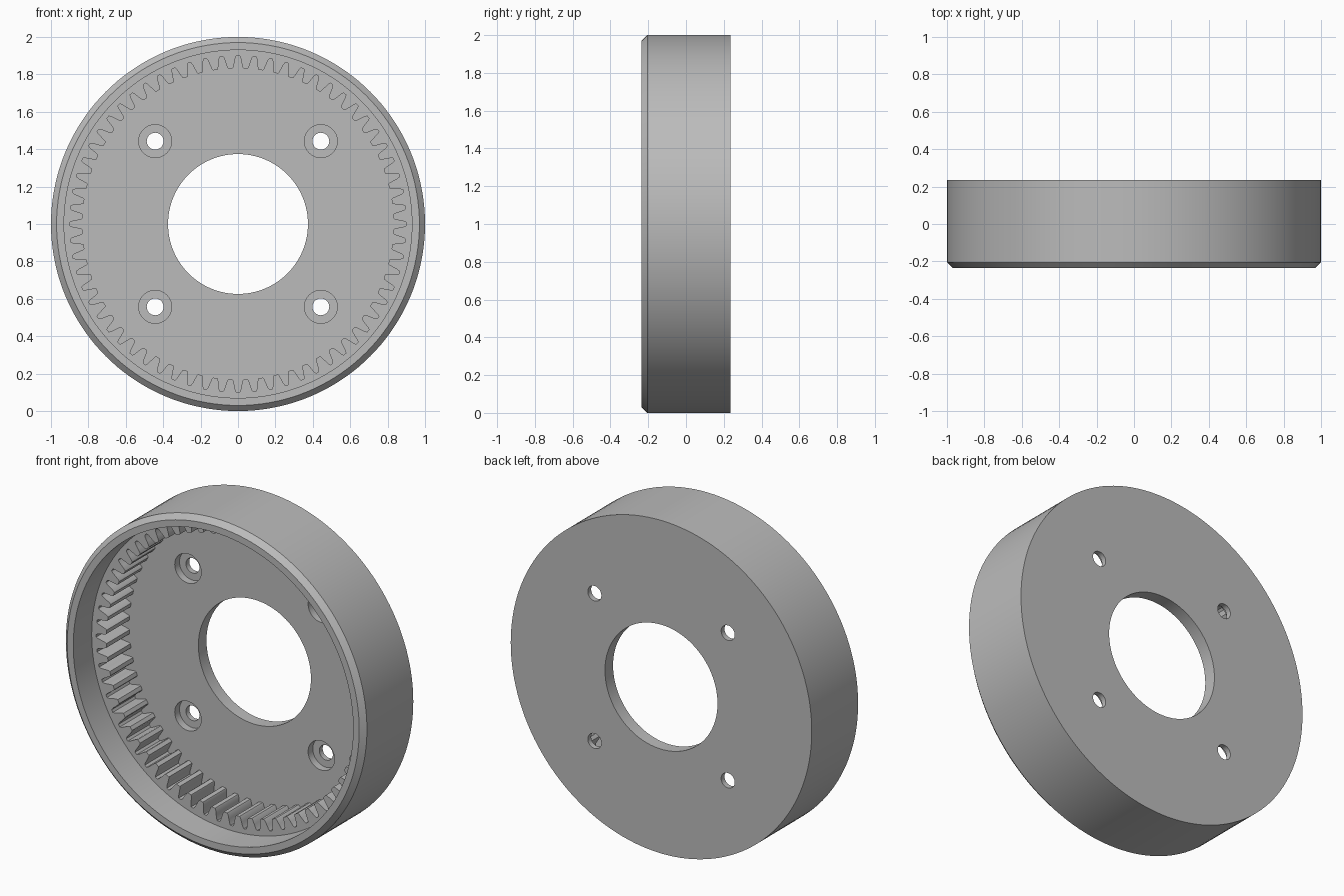
import bpy, bmesh
from math import sin, cos, pi, tau

cube = bpy.data.objects.get("Cube")
if cube:
    bpy.data.objects.remove(cube, do_unlink=True)

BACK, FLOOR, STEP, FRONT = 0.235, 0.158, -0.06, -0.235
CHAMFER = 0.03
TEETH = 64
CENTRE_Z = 1.0

grey = bpy.data.materials.new("plain grey")
grey.use_nodes = True
GREY = (0.5, 0.5, 0.5, 1)
grey.diffuse_color = GREY
grey.node_tree.nodes["Principled BSDF"].inputs["Base Color"].default_value = GREY


def stack(name, outlines):
    """Solid made by joining matching outlines of (x, y, z) points, capped at both ends."""
    bm = bmesh.new()
    rings = [[bm.verts.new(p) for p in outline] for outline in outlines]
    for a, b in zip(rings, rings[1:]):
        n = len(a)
        for i in range(n):
            j = (i + 1) % n
            bm.faces.new((a[i], a[j], b[j], b[i]))
    bm.faces.new(rings[0])
    bm.faces.new(rings[-1])
    bmesh.ops.recalc_face_normals(bm, faces=bm.faces)
    mesh = bpy.data.meshes.new(name)
    bm.to_mesh(mesh)
    bm.free()
    mesh.materials.append(grey)
    obj = bpy.data.objects.new(name, mesh)
    bpy.context.collection.objects.link(obj)
    return obj


def circle(r, y, x=0, z=0, n=48):
    return [(x + r * cos(tau * i / n), y, CENTRE_Z + z + r * sin(tau * i / n)) for i in range(n)]


def gear_outline(y):
    # one tooth gap: (fraction of the pitch, radius), centred on its root
    gap = [(-0.36, 0.832), (-0.30, 0.838), (-0.22, 0.865), (-0.16, 0.888), (-0.09, 0.9)]
    gap += [(-f, r) for f, r in reversed(gap)]
    points = []
    for k in range(TEETH):
        for f, r in gap:
            a = pi / 2 + (k + f) * tau / TEETH
            points.append((r * cos(a), y, CENTRE_Z + r * sin(a)))
    return points


# Round housing with a chamfered front edge and a shallow recess
profile = [(1, BACK), (1, FRONT + CHAMFER), (1 - CHAMFER, FRONT), (0.93, FRONT), (0.93, STEP)]
housing = stack("ring_gear_housing", [circle(r, y, n=144) for r, y in profile])

# Toothed cavity, centre hole and four counterbored screw holes
cutters = [
    stack("tooth_cutter", [gear_outline(FRONT - 0.1), gear_outline(FLOOR)]),
    stack("centre_hole_cutter", [circle(0.374, y, n=96) for y in (0, BACK + 0.1)]),
]
for x in (-0.443, 0.443):
    for z in (-0.443, 0.443):
        bore = [(0.088, 0), (0.088, FLOOR + 0.045), (0.045, FLOOR + 0.045), (0.045, BACK + 0.1)]
        cutters.append(stack("screw_hole_cutter", [circle(r, y, x, z) for r, y in bore]))

for cutter in cutters:
    cut = housing.modifiers.new(cutter.name, "BOOLEAN")
    cut.operation = "DIFFERENCE"
    cut.solver = "EXACT"
    cut.object = cutter

# Bake the cuts and drop the cutters
bpy.context.view_layer.update()
evaluated = housing.evaluated_get(bpy.context.evaluated_depsgraph_get())
result = bpy.data.meshes.new_from_object(evaluated)
housing.modifiers.clear()
housing.data = result
for cutter in cutters:
    bpy.data.objects.remove(cutter, do_unlink=True)

# Smooth round walls with crisp edges
bpy.ops.object.select_all(action="DESELECT")
housing.select_set(True)
bpy.context.view_layer.objects.active = housing
bpy.ops.object.shade_smooth_by_angle(angle=pi / 6)
